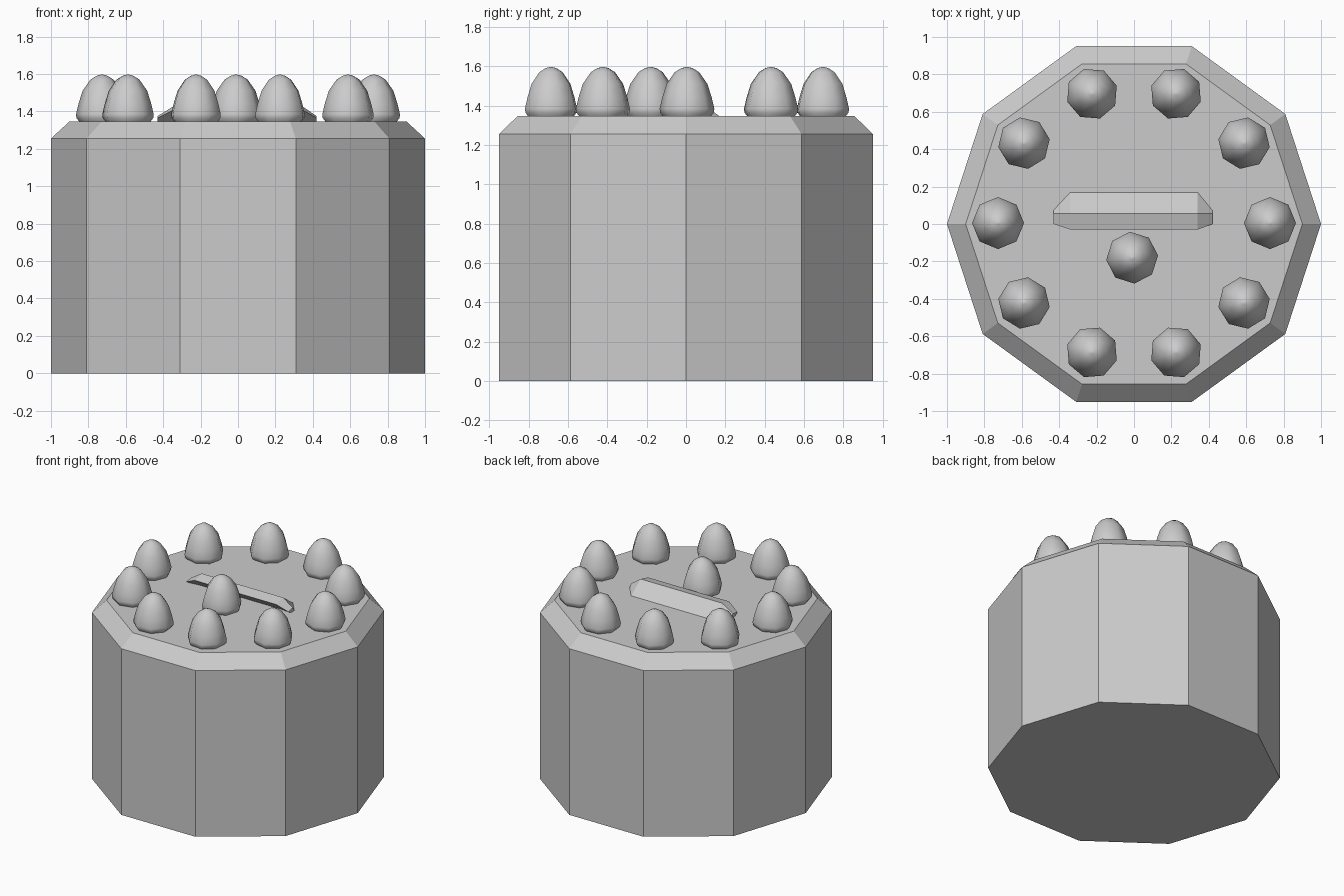
import bpy, math

if "Cube" in bpy.data.objects:
    bpy.data.objects.remove(bpy.data.objects["Cube"])


def make_object(name, verts, faces, smooth=False):
    mesh = bpy.data.meshes.new(name)
    mesh.from_pydata(verts, [], faces)
    mesh.update()
    for p in mesh.polygons:
        p.use_smooth = smooth and len(p.vertices) <= 4
    obj = bpy.data.objects.new(name, mesh)
    bpy.context.collection.objects.link(obj)
    return obj


def loft(rings):
    """Join equal rings of points with quads and cap both ends."""
    n = len(rings[0])
    verts = [v for ring in rings for v in ring]
    faces = [tuple(reversed(range(n)))]
    for k in range(len(rings) - 1):
        for i in range(n):
            j = (i + 1) % n
            faces.append((k*n + i, k*n + j, (k + 1)*n + j, (k + 1)*n + i))
    faces.append(tuple(range((len(rings) - 1)*n, len(rings)*n)))
    return verts, faces


def lathe(name, profile, sides, x=0, y=0, turn=0, smooth=False):
    rings = []
    for r, z in profile:
        rings.append([(x + r*math.cos(turn + math.tau*i/sides),
                       y + r*math.sin(turn + math.tau*i/sides), z)
                      for i in range(sides)])
    return make_object(name, *loft(rings), smooth)


# ten-sided cake with a bevelled rim
lathe("cake_body", [(1, 0), (1, 1.255), (0.9, 1.347)], 10)

# eight-sided berries: ten around the rim and one near the middle
berry = [(0.118, 1.34), (0.137, 1.365), (0.139, 1.385), (0.126, 1.44),
         (0.104, 1.51), (0.062, 1.57), (0.03, 1.59), (0.004, 1.597)]
for i in range(10):
    a = math.radians(36*i)
    lathe(f"berry_{i + 1}", berry, 8, 0.727*math.cos(a),
          0.005 + 0.727*math.sin(a), a, True)
lathe("middle_berry", berry, 8, -0.01, -0.18, math.radians(5), True)

# thin plaque leaning on the middle berry, with clipped ends
mid = [(0.172, 1.345), (0.055, 1.43), (-0.03, 1.41), (0.04, 1.345)]
end = [(0.075, 1.345), (0.055, 1.375), (0.0, 1.365), (0.03, 1.345)]
sections = [(-0.43, end), (-0.34, mid), (0.34, mid), (0.42, end)]
rings = [[(x, y, z) for y, z in reversed(s)] for x, s in sections]
make_object("plaque", *loft(rings))
